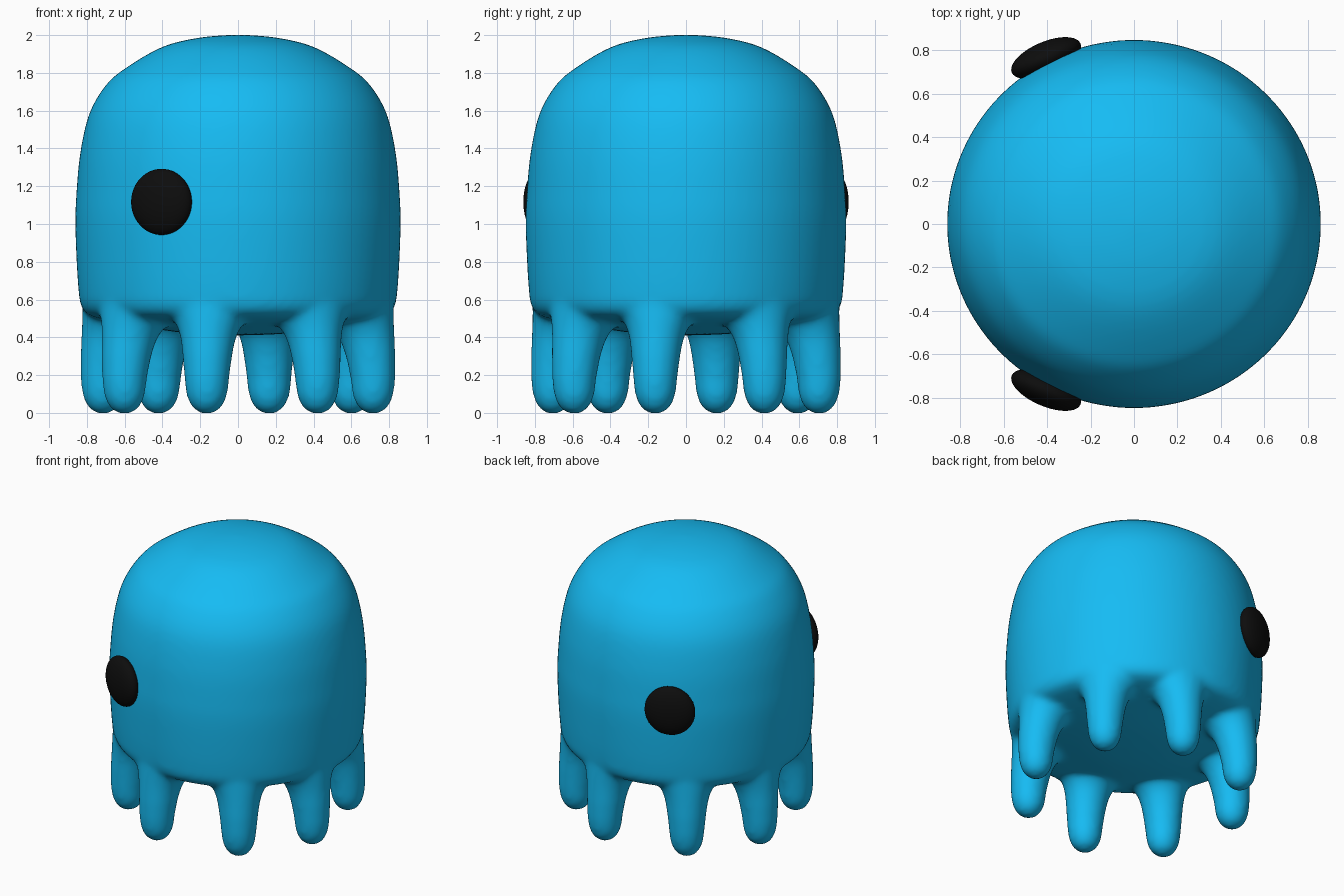
import bpy, bmesh, math
from mathutils import Vector, Matrix

if "Cube" in bpy.data.objects:
    bpy.data.objects.remove(bpy.data.objects["Cube"])


def material(name, color):
    m = bpy.data.materials.new(name)
    m.diffuse_color = color
    m.use_nodes = True
    m.node_tree.nodes["Principled BSDF"].inputs["Base Color"].default_value = m.diffuse_color
    return m


def spline(pts, n=5):
    # Catmull-Rom through profile points
    p = [Vector(q) for q in [pts[0]] + pts + [pts[-1]]]
    out = []
    for i in range(1, len(p) - 2):
        a, b, c, d = p[i - 1:i + 3]
        for k in range(n):
            t = k / n
            out.append(0.5 * (2 * b + (c - a) * t + (2 * a - 5 * b + 4 * c - d) * t * t
                              + (3 * b - a - 3 * c + d) * t ** 3))
    return out + [p[-1]]


def loft(bm, rows, seg):
    # closed stack of circles, rows = (radius, z, centre x, centre y)
    rings = [[bm.verts.new((cx + r * math.cos(2 * math.pi * k / seg),
                            cy + r * math.sin(2 * math.pi * k / seg), z))
              for k in range(seg)] for r, z, cx, cy in rows]
    for lo, hi in zip(rings, rings[1:]):
        for k in range(seg):
            j = (k + 1) % seg
            bm.faces.new((lo[k], lo[j], hi[j], hi[k]))
    bm.faces.new(rings[0][::-1])
    bm.faces.new(rings[-1])


blue = material("blue", (0.008, 0.5, 0.9, 1))
black = material("black", (0.004, 0.004, 0.004, 1))

bm = bmesh.new()

# domed head with a gently bulging underside
dome = [(0.004, 0.41), (0.25, 0.42), (0.5, 0.455), (0.7, 0.49), (0.79, 0.52),
        (0.828, 0.57), (0.84, 0.65), (0.85, 0.8), (0.857, 1.0), (0.852, 1.15),
        (0.832, 1.37), (0.785, 1.58), (0.7, 1.73), (0.6, 1.82), (0.4, 1.937),
        (0.2, 1.987), (0.004, 2.003)]
loft(bm, [(max(q.x, 0.003), q.y, 0, 0) for q in spline(dome)], 96)

# eight tentacles, flaring where they meet the head
leg = [(0.004, -0.007), (0.045, 0.004), (0.08, 0.034), (0.107, 0.095), (0.12, 0.2),
       (0.131, 0.3), (0.148, 0.4), (0.178, 0.47), (0.23, 0.525), (0.27, 0.56), (0.29, 0.62)]
for quarter in range(4):
    for offset in (-13, 35):
        a = math.radians(-90 + offset + 90 * quarter)
        rows = []
        for q in spline(leg):
            c = min(0.73, 0.848 - 0.01 * max(0, q.y - 0.3) / 0.2 - q.x)
            rows.append((max(q.x, 0.003), q.y, c * math.cos(a), c * math.sin(a)))
        loft(bm, rows, 32)

bmesh.ops.scale(bm, vec=(1.005, 0.99, 1), verts=bm.verts)
me = bpy.data.meshes.new("body")
bm.to_mesh(me)
bm.free()
me.materials.append(blue)
body = bpy.data.objects.new("body", me)
bpy.context.collection.objects.link(body)

# fuse and soften the joins
rm = body.modifiers.new("fuse", 'REMESH')
rm.mode = 'VOXEL'
rm.voxel_size = 0.018
rm.use_smooth_shade = True
sm = body.modifiers.new("soften", 'SMOOTH')
sm.factor = 0.5
sm.iterations = 12

# eyes, mirrored front and back
for name, s in (("front_eye", -1), ("back_eye", 1)):
    bpy.ops.mesh.primitive_uv_sphere_add(segments=40, ring_count=24, radius=1)
    eye = bpy.context.object
    eye.name = name
    eye.data.transform(Matrix.Translation((-0.405, s * 0.765, 1.117))
                       @ Matrix.Rotation(s * math.radians(23), 4, 'Z')
                       @ Matrix.Diagonal((0.172, 0.075, 0.175, 1)))
    eye.data.materials.append(black)
    bpy.ops.object.shade_smooth()
